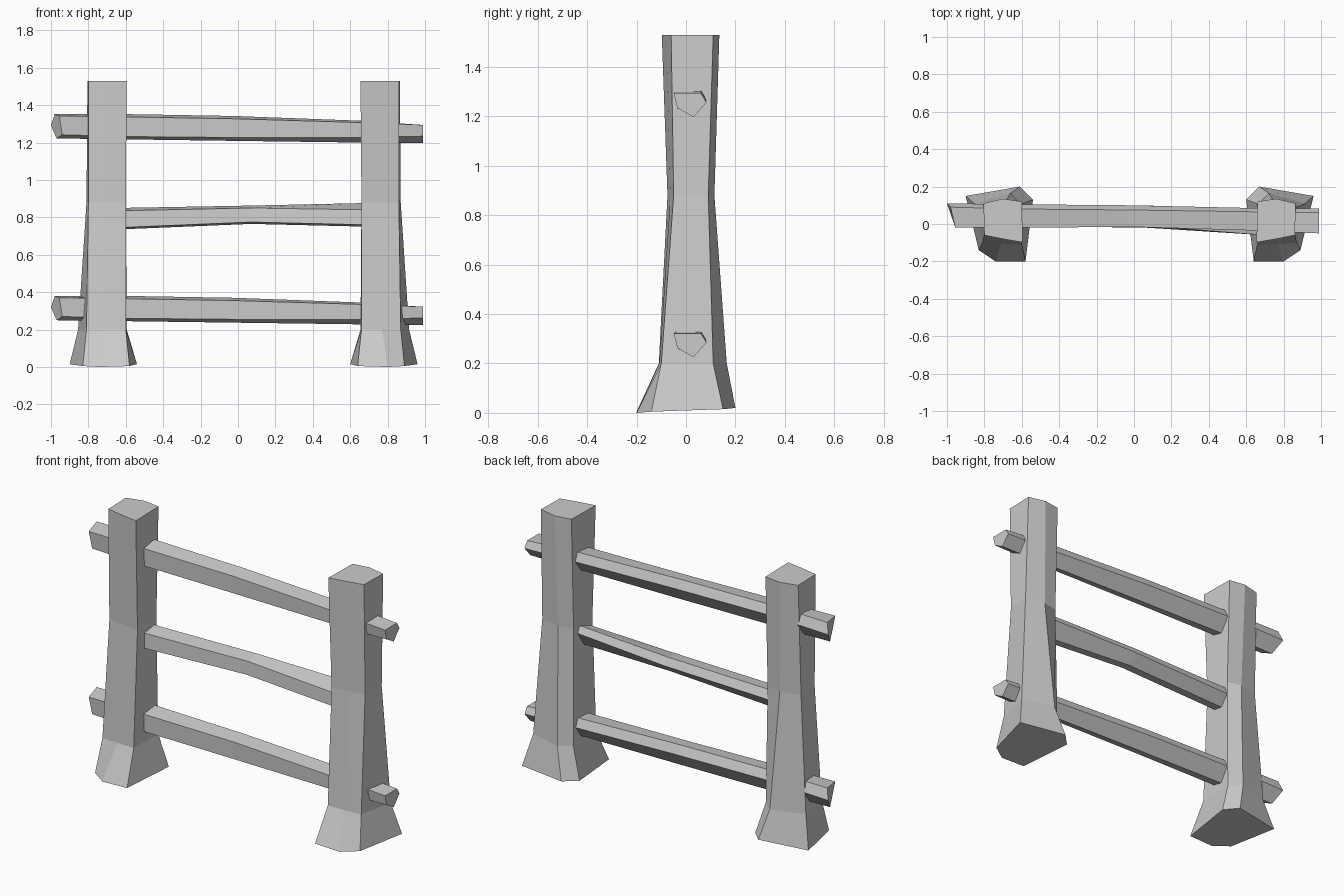
import bpy
import bmesh

cube = bpy.data.objects.get("Cube")
if cube:
    bpy.data.objects.remove(cube, do_unlink=True)

grey = bpy.data.materials.new("pale_grey")
grey.use_nodes = True
COLOUR = (0.6, 0.6, 0.6, 1)
grey.diffuse_color = COLOUR
grey.node_tree.nodes["Principled BSDF"].inputs["Base Color"].default_value = COLOUR


def loft(name, rings):
    """Join matching rings of points into a closed flat-shaded solid."""
    bm = bmesh.new()
    loops = [[bm.verts.new(p) for p in ring] for ring in rings]
    for a, b in zip(loops, loops[1:]):
        for i in range(len(a)):
            j = (i + 1) % len(a)
            bm.faces.new((a[i], a[j], b[j], b[i]))
    bm.faces.new(loops[0][::-1])
    bm.faces.new(loops[-1])
    bmesh.ops.recalc_face_normals(bm, faces=bm.faces)
    mesh = bpy.data.meshes.new(name)
    bm.to_mesh(mesh)
    bm.free()
    mesh.materials.append(grey)
    obj = bpy.data.objects.new(name, mesh)
    bpy.context.collection.objects.link(obj)
    return obj


# Posts: height, then corners from inner front round the outside to inner back
POST = [
    (0.0, [(-.58, -.2), (-.74, -.2), (-.83, -.14), (-.9, .15), (-.61, .2), (-.54, .13)]),
    (.2, [(-.6, -.11), (-.71, -.108), (-.81, -.1), (-.855, .11), (-.66, .165), (-.595, .11)]),
    (.88, [(-.6, -.075), (-.7, -.063), (-.8, -.05), (-.81, .09), (-.69, .115), (-.6, .1)]),
    (1.53, [(-.595, -.098), (-.7, -.08), (-.8, -.06), (-.805, .11), (-.7, .135), (-.6, .12)]),
]
# The foot is a little uneven, rising toward the outer and back corners
FOOT_LIFT = [.005, 0, .005, .015, .02, .015]


def post(name, place):
    rings = []
    for z, ring in POST:
        lift = FOOT_LIFT if z == 0 else [0] * len(ring)
        rings.append([(place(x), y, z + dz) for (x, y), dz in zip(ring, lift)])
    loft(name, rings)


post("right_post", lambda x: x)
post("left_post", lambda x: .06 - x)

# Rails: stations along x, each a five-sided section of (y, z) points
LONG_RAIL = [
    (-.96, [(-.02, .37), (.09, .38), (.11, .32), (.05, .25), (-.01, .27)]),
    (-.6, [(-.02, .365), (.08, .38), (.105, .33), (.05, .245), (-.015, .26)]),
    (-.02, [(-.015, .355), (.075, .37), (.1, .32), (.045, .237), (-.015, .255)]),
    (.65, [(-.035, .335), (.065, .345), (.085, .295), (.035, .228), (-.03, .255)]),
    (.99, [(-.05, .322), (.06, .322), (.083, .285), (.03, .225), (-.035, .262)]),
]
MIDDLE_RAIL = [
    (-.65, [(-.01, .835), (.08, .85), (.1, .8), (.05, .735), (-.01, .745)]),
    (.07, [(-.01, .85), (.075, .863), (.1, .82), (.04, .765), (-.02, .775)]),
    (.7, [(-.06, .84), (.04, .877), (.06, .84), (0, .75), (-.06, .76)]),
]
# Rough-sawn ends: offset along x of each corner
END_SKEW = [.005, -.02, -.04, -.01, .02]


def rail(name, stations, lift=0, skew=False):
    rings = []
    for k, (x, ring) in enumerate(stations):
        cut = END_SKEW if skew and k == 0 else [0] * len(ring)
        rings.append([(x + dx, y, z + lift) for (y, z), dx in zip(ring, cut)])
    loft(name, rings)


rail("bottom_rail", LONG_RAIL, skew=True)
rail("middle_rail", MIDDLE_RAIL)
rail("top_rail", LONG_RAIL, lift=.972, skew=True)
